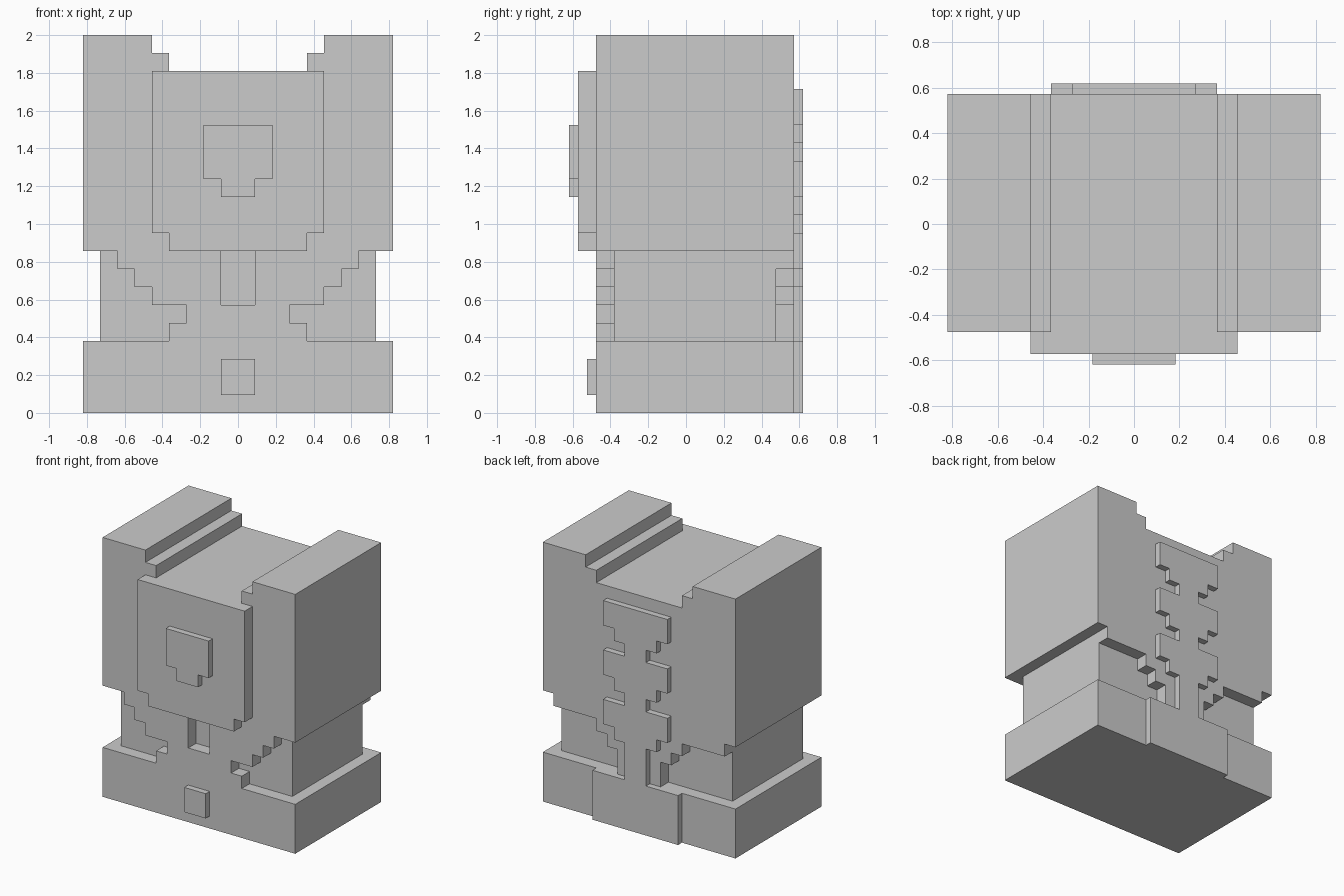
import bpy, bmesh

if "Cube" in bpy.data.objects:
    bpy.data.objects.remove(bpy.data.objects["Cube"])

# Grid cell size along each axis
UX, UY, UZ = 0.0913, 0.0952, 2 / 21
BACK, FRONT = 0.571, -0.476      # main front and back planes


def slab(name, half, y0, y1):
    """Mirror a right-hand outline (x, z in cells) and extrude it from y0 to y1."""
    outline = half + [(-x, z) for x, z in reversed(half)]
    bm = bmesh.new()
    face = bm.faces.new([bm.verts.new((x * UX, y0, z * UZ)) for x, z in outline])
    ext = bmesh.ops.extrude_face_region(bm, geom=[face])
    moved = [g for g in ext["geom"] if isinstance(g, bmesh.types.BMVert)]
    bmesh.ops.translate(bm, verts=moved, vec=(0, y1 - y0, 0))
    bmesh.ops.recalc_face_normals(bm, faces=bm.faces)
    mesh = bpy.data.meshes.new(name)
    bm.to_mesh(mesh)
    bm.free()
    obj = bpy.data.objects.new(name, mesh)
    bpy.context.collection.objects.link(obj)
    return obj


def rows(*steps):
    """Stepped half outline from (half width, bottom, top) rows, lowest first."""
    return [p for w, z0, z1 in steps for p in ((w, z0), (w, z1))]


# Base block with front button and rear panel
slab("base", rows((9, 0, 4)), FRONT, BACK)
slab("base_button", rows((1, 1, 3)), FRONT - UY / 2, FRONT)
slab("base_rear_panel", rows((4, 0, 4)), BACK, BACK + UY / 2)

# Recessed waist with stepped layers on front and back
slab("waist_core", rows((8, 4, 9)), FRONT + UY, BACK - UY)
slab("waist_front",
     rows((4, 4, 5), (3, 5, 6), (5, 6, 7), (6, 7, 8), (7, 8, 9)) + [(1, 9), (1, 6)],
     FRONT, FRONT + UY)
slab("waist_back", rows((2, 4, 6), (3, 6, 7), (4, 7, 8), (8, 8, 9)), BACK - UY, BACK)

# Upper block with a stepped channel along the top
slab("upper_block", [(9, 9), (9, 21), (5, 21), (5, 20), (4, 20), (4, 19)], FRONT, BACK)

# Chest plate and its raised crest
slab("chest_plate", rows((4, 9, 10), (5, 10, 19)), FRONT - UY, FRONT)
slab("chest_crest", rows((1, 12, 13), (2, 13, 16)), FRONT - 1.5 * UY, FRONT - UY)

# Spine: a narrow stem and three repeated vertebrae
spine = [(1, 4, 6)]
for z in (6, 10, 14):
    spine += [(1, z, z + 1), (2, z + 1, z + 2), (3, z + 2, z + 4)]
spine = [(1, 4, 7)] + spine[2:]
slab("spine", rows(*spine), BACK, BACK + UY / 2)
